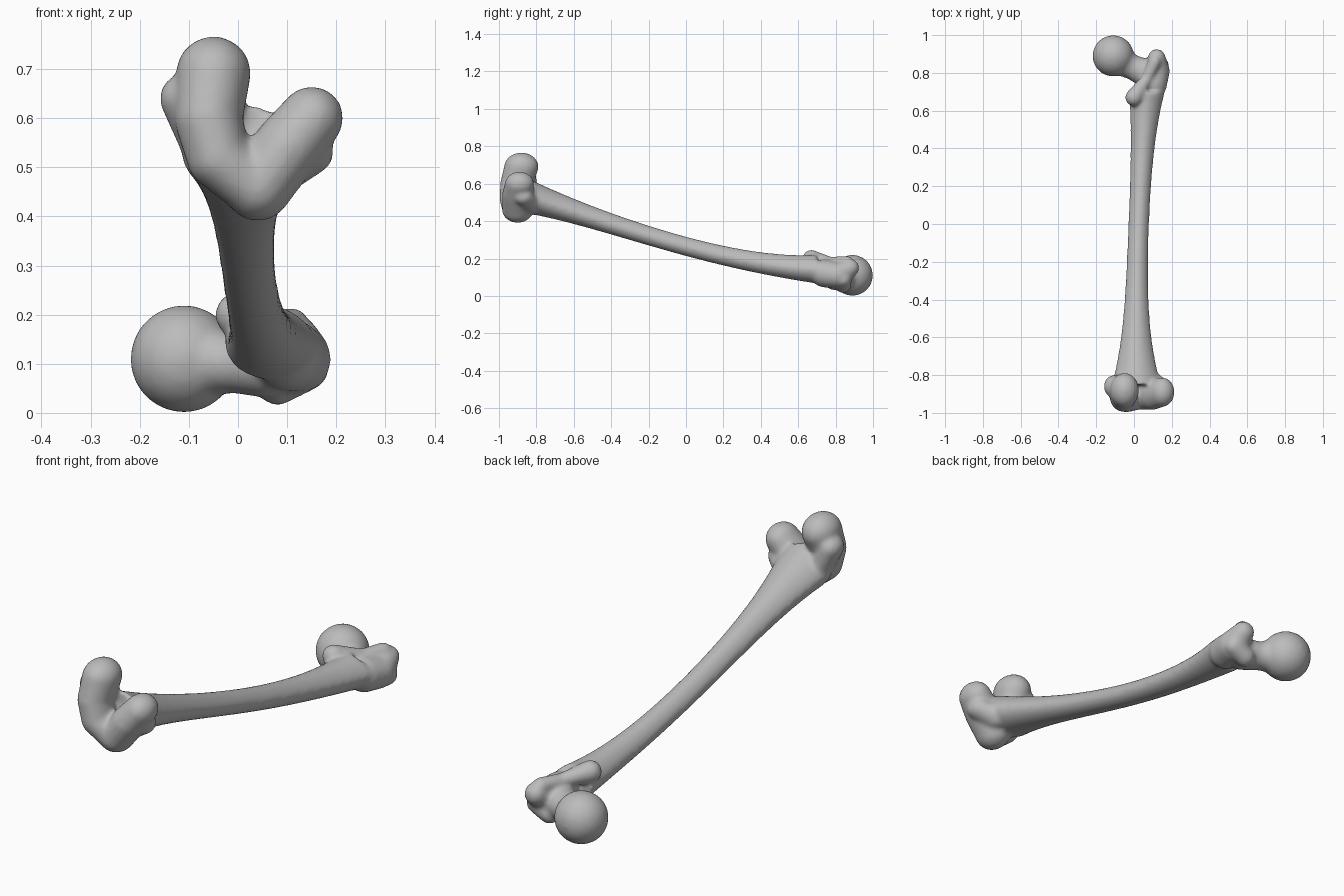
import bpy, bmesh, math
from mathutils import Vector, Matrix

cube = bpy.data.objects.get("Cube")
if cube:
    bpy.data.objects.remove(cube, do_unlink=True)

grey = (.5, .5, .5, 1)
bone = bpy.data.materials.new("bone_grey")
bone.use_nodes = True
bone.diffuse_color = grey
bone.node_tree.nodes["Principled BSDF"].inputs["Base Color"].default_value = grey

bm = bmesh.new()


def chain(*stops, stretch=1, steps=7):
    """Overlapping ovals sweeping through (x, y, z, radius) stops, stretched along y."""
    for start, end in zip(stops, stops[1:]):
        for i in range(steps + 1):
            x, y, z, radius = Vector(start).lerp(Vector(end), i / steps)
            size = Matrix.Diagonal((radius, radius * stretch, radius, 1))
            bmesh.ops.create_icosphere(bm, subdivisions=3, radius=1,
                                       matrix=Matrix.Translation((x, y, z)) @ size)


def shaft_ring(y, sides=28):
    """Oval of the bowed shaft at y: wider towards both ends, pinched on its back."""
    flare, square = y ** 4, y * y
    center_x = .025 + .04 * y + .03 * square
    center_z = .265 - .27 * y + .1 * square + .05 * y * square
    half_width = .055 + .04 * square + .09 * flare
    half_height = .052 + .03 * square + .04 * flare
    ring = []
    for i in range(sides):
        angle = math.tau * i / sides
        pinch = 1 - max(math.sin(angle), 0) / 5
        ring.append(bm.verts.new((center_x + half_width * pinch * math.cos(angle), y,
                                  center_z + half_height * math.sin(angle))))
    return ring


def build_shaft(start, end, spans=24):
    rings = [shaft_ring(start + (end - start) * i / spans) for i in range(spans + 1)]
    for near, far in zip(rings, rings[1:]):
        for i in range(len(near)):
            bm.faces.new((near[i - 1], near[i], far[i], far[i - 1]))
    bm.faces.new(rings[0][::-1])
    bm.faces.new(rings[-1])


build_shaft(-.85, .7)

# Inner condyle curling round to the front groove, then its epicondyle
chain((-.05, -.88, .69, .077), (-.06, -.91, .6, .07), (-.04, -.92, .52, .065),
      (.03, -.91, .46, .06), stretch=1.2)
chain((-.11, -.86, .64, .05), (-.06, -.85, .53, .05), stretch=1.2)

# Outer condyle, then its epicondyle
chain((.15, -.89, .6, .065), (.1, -.9, .54, .07), (.04, -.9, .46, .07), stretch=1.2)
chain((.15, -.87, .53, .045), (.08, -.83, .49, .05), stretch=1.2)

# Ball head running through the neck
head = (-.11, .89, .11, .11)
chain(head, head, steps=1)
chain((-.09, .88, .11, .08), (-.01, .83, .1, .06), (.06, .8, .1, .07), stretch=1.1)

# Greater trochanter and its lower flange
chain((.1, .74, .12, .075), (.12, .81, .11, .07), (.12, .88, .15, .047))
chain((.14, .84, .09, .045), (.08, .84, .06, .045))

# Crest running down to the lesser trochanter
chain((.11, .86, .18, .035), (.07, .77, .18, .03), (0, .67, .2, .047))

bmesh.ops.recalc_face_normals(bm, faces=bm.faces)
mesh = bpy.data.meshes.new("thigh_bone")
bm.to_mesh(mesh)
bm.free()
mesh.materials.append(bone)
thigh_bone = bpy.data.objects.new("thigh_bone", mesh)
bpy.context.collection.objects.link(thigh_bone)

# Fuse the masses into one skin and soften the joins
fuse = thigh_bone.modifiers.new("fuse", 'REMESH')
fuse.mode = 'VOXEL'
fuse.voxel_size = .009
fuse.use_smooth_shade = True
soften = thigh_bone.modifiers.new("soften", 'SMOOTH')
soften.factor = .5
soften.iterations = 10
